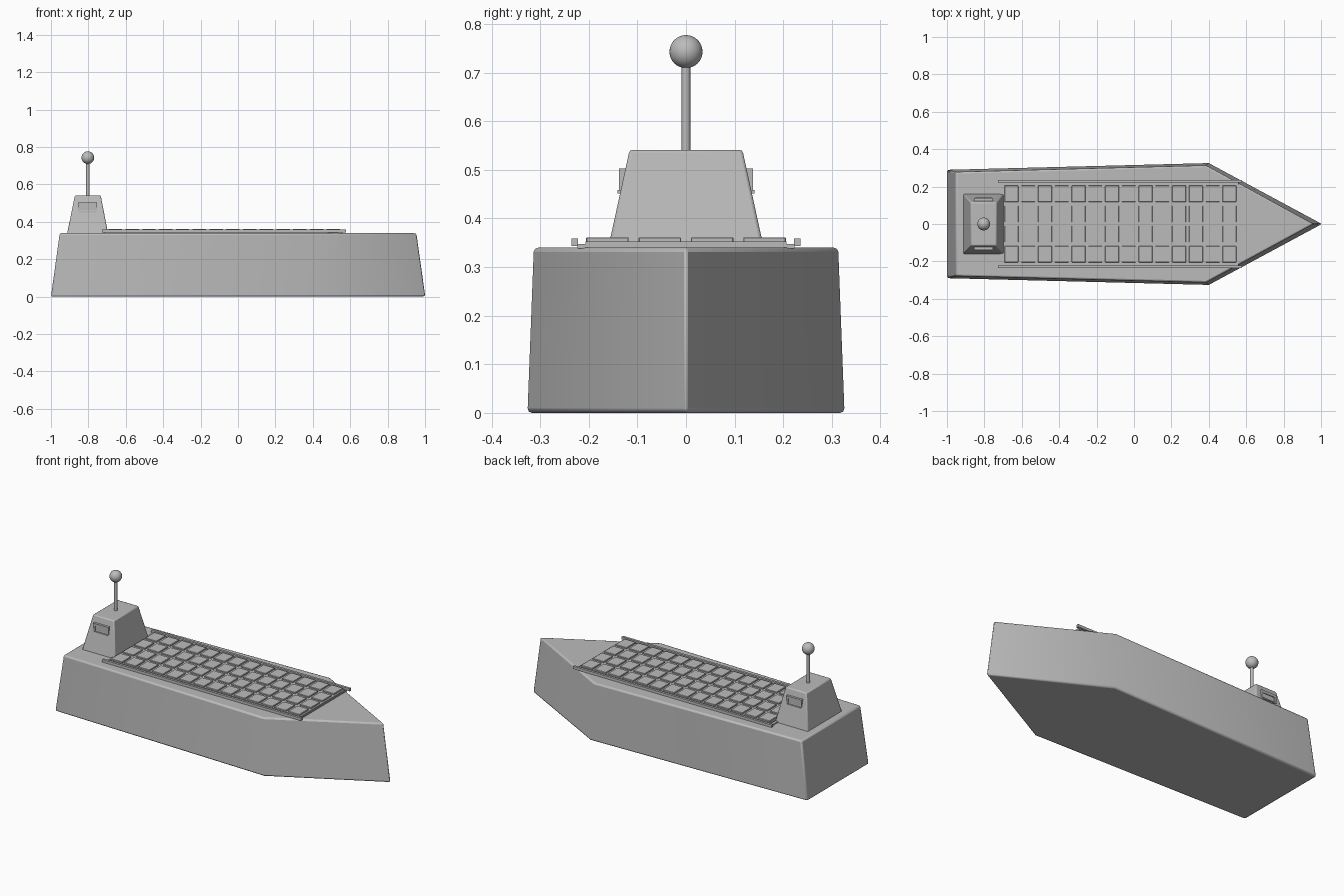
import bpy, bmesh, math
from mathutils import Vector

if "Cube" in bpy.data.objects:
    bpy.data.objects.remove(bpy.data.objects["Cube"])

grey = bpy.data.materials.new("ship grey")
grey.diffuse_color = (0.5, 0.5, 0.5, 1)
grey.use_nodes = True
grey.node_tree.nodes["Principled BSDF"].inputs["Base Color"].default_value = grey.diffuse_color


def finish(name, bm, bevel=0, segments=2, smooth=True):
    """Turn a bmesh into a named, shaded object."""
    bmesh.ops.recalc_face_normals(bm, faces=bm.faces)
    me = bpy.data.meshes.new(name)
    bm.to_mesh(me)
    bm.free()
    me.materials.append(grey)
    ob = bpy.data.objects.new(name, me)
    bpy.context.collection.objects.link(ob)
    if bevel:
        m = ob.modifiers.new("bevel", 'BEVEL')
        m.width, m.segments = bevel, segments
    if smooth:
        bpy.context.view_layer.objects.active = ob
        ob.select_set(True)
        bpy.ops.object.shade_smooth_by_angle(angle=math.radians(35))
        ob.select_set(False)
    return ob


def loft(bm, low, high, z0, z1):
    """Solid between two matching outlines."""
    a = [bm.verts.new((x, y, z0)) for x, y in low]
    b = [bm.verts.new((x, y, z1)) for x, y in high]
    n = len(a)
    bm.faces.new(a[::-1])
    bm.faces.new(b)
    for i in range(n):
        j = (i + 1) % n
        bm.faces.new((a[i], a[j], b[j], b[i]))


def rect(x0, x1, y0, y1):
    return [(x0, y0), (x1, y0), (x1, y1), (x0, y1)]


def box(bm, x0, x1, y0, y1, z0, z1):
    loft(bm, rect(x0, x1, y0, y1), rect(x0, x1, y0, y1), z0, z1)


# Hull: pointed bow, sides leaning inward
bm = bmesh.new()
loft(bm,
     [(-1, -.29), (.4, -.326), (1.006, 0), (.4, .326), (-1, .29)],
     [(-.953, -.278), (.385, -.313), (.958, 0), (.385, .313), (-.953, .278)], 0, .34)
finish("hull", bm, .009)

# Cargo deck base plate
X0, X1, COLS = -.7, .56, 14
bm = bmesh.new()
box(bm, X0 - .015, X1, -.223, .223, .338, .347)
box(bm, X0, X1 - .003, -.207, .207, .345, .353)
finish("cargo_deck", bm, smooth=False)

# Raised containers in a grid
px, py = (X1 - X0 - .005) / COLS, .1077
bm = bmesh.new()
for i in range(COLS):
    for j in range(4):
        cx, cy = X0 + (i + .5) * px, (j - 1.5) * py
        box(bm, cx - px / 2 + .008, cx + px / 2 - .008, cy - .0437, cy + .0437, .350, .361)
finish("deck_containers", bm, .0015, 1, smooth=False)

# Deck rails along both sides
bm = bmesh.new()
for s in (-1, 1):
    ys = sorted((s * .222, s * .236))
    box(bm, -.727, .578, *ys, .343, .359)
finish("deck_rails", bm, smooth=False)

# Tapered bridge tower
bm = bmesh.new()
loft(bm, rect(-.914, -.694, -.161, .161), rect(-.872, -.734, -.116, .116), .335, .541)
finish("bridge_tower", bm, .006)

# Side windows: hood, jambs, sill and recessed pane on each side
bm = bmesh.new()
for s in (-1, 1):
    def part(x0, x1, d, z0, z1):
        box(bm, x0, x1, *sorted((s * .118, s * d)), z0, z1)
    part(-.855, -.755, .138, .488, .503)
    part(-.855, -.843, .138, .457, .488)
    part(-.767, -.755, .138, .457, .488)
    part(-.847, -.763, .141, .451, .458)
    part(-.843, -.767, .133, .458, .488)
finish("side_windows", bm, smooth=False)

# Mast and its ball
bm = bmesh.new()
r = bmesh.ops.create_cone(bm, cap_ends=True, segments=24, radius1=.0088, radius2=.0088, depth=.2)
bmesh.ops.translate(bm, verts=r["verts"], vec=Vector((-.803, 0, .63)))
finish("mast", bm)

bm = bmesh.new()
r = bmesh.ops.create_uvsphere(bm, u_segments=32, v_segments=16, radius=.034)
bmesh.ops.translate(bm, verts=r["verts"], vec=Vector((-.803, 0, .743)))
finish("mast_ball", bm)
